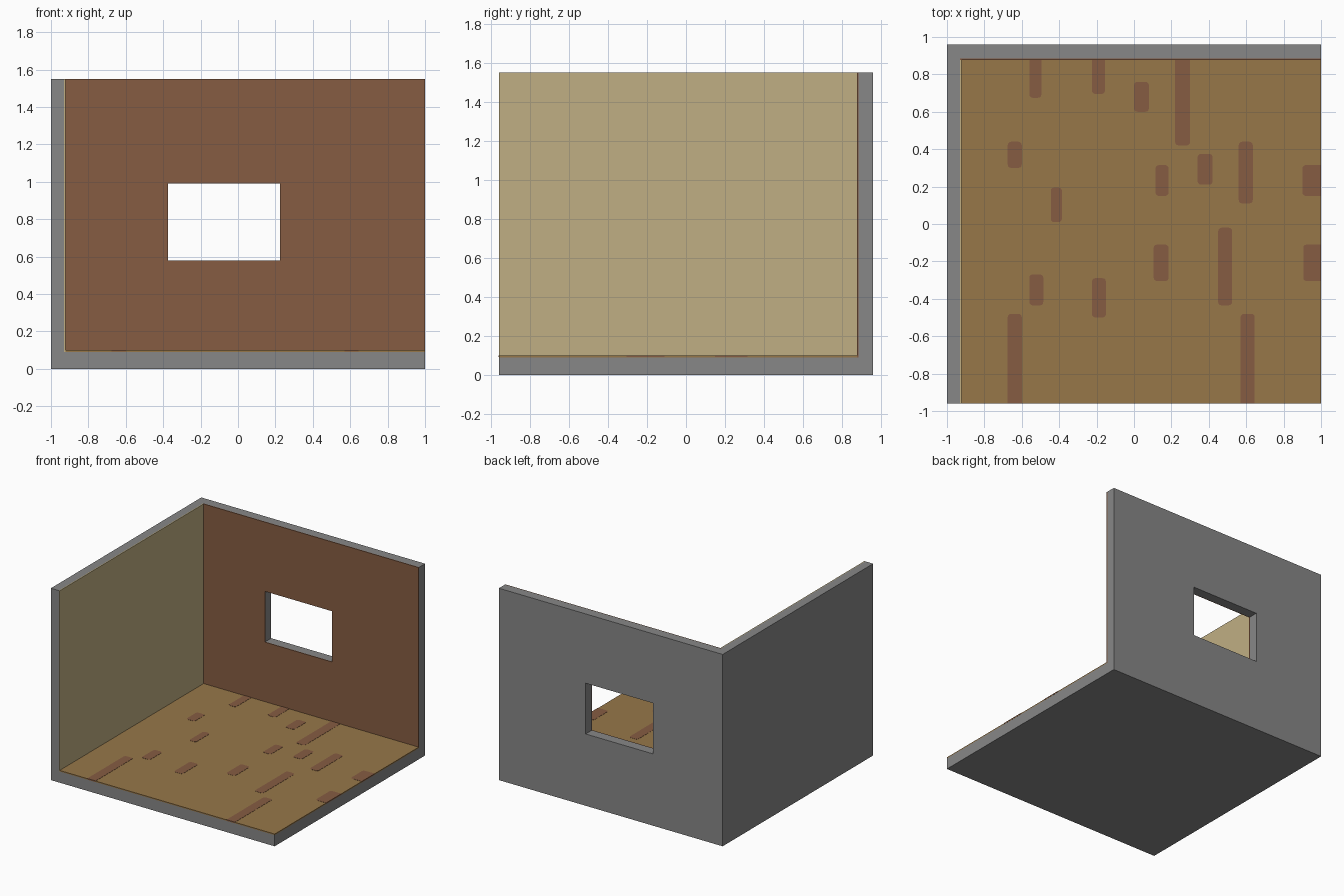
import bpy
import bmesh

cube = bpy.data.objects.get("Cube")
if cube:
    bpy.data.objects.remove(cube, do_unlink=True)


def material(name, rgb):
    """Flat material from 0-255 display values, converted to linear."""
    lin = [(c / 255 / 12.92) if c < 11 else ((c / 255 + 0.055) / 1.055) ** 2.4 for c in rgb]
    mat = bpy.data.materials.new(name)
    mat.use_nodes = True
    mat.diffuse_color = (*lin, 1)
    bsdf = mat.node_tree.nodes["Principled BSDF"]
    bsdf.inputs["Base Color"].default_value = (*lin, 1)
    bsdf.inputs["Roughness"].default_value = 0.9
    return mat


GREY = material("concrete grey", (135, 135, 135))
BROWN = material("brown", (134, 92, 66))
TAN = material("tan plaster", (192, 175, 131))
WOOD = material("floor wood", (151, 119, 73))


def finish(bm, name, mat):
    bmesh.ops.recalc_face_normals(bm, faces=bm.faces)
    mesh = bpy.data.meshes.new(name)
    bm.to_mesh(mesh)
    bm.free()
    mesh.materials.append(mat)
    obj = bpy.data.objects.new(name, mesh)
    bpy.context.collection.objects.link(obj)
    return obj


def box_mesh(x, y, z):
    bm = bmesh.new()
    bmesh.ops.create_cube(bm, size=1)
    for v in bm.verts:
        for i, (lo, hi) in enumerate((x, y, z)):
            v.co[i] = hi if v.co[i] > 0 else lo
    return bm


def box(name, mat, x, y, z):
    return finish(box_mesh(x, y, z), name, mat)


def windowed_wall(name, mat, x, y, z, hole_x, hole_z):
    """Wall slab facing -y with a rectangular opening through it."""
    bm = bmesh.new()
    loops = []
    for depth in y:
        for (x0, x1), (z0, z1) in ((x, z), (hole_x, hole_z)):
            corners = ((x0, z0), (x1, z0), (x1, z1), (x0, z1))
            loops.append([bm.verts.new((cx, depth, cz)) for cx, cz in corners])
    front_out, front_in, back_out, back_in = loops
    pairs = ((front_out, front_in), (front_in, back_in), (back_in, back_out), (back_out, front_out))
    for a, b in pairs:
        for i in range(4):
            j = (i + 1) % 4
            bm.faces.new((a[i], a[j], b[j], b[i]))
    return finish(bm, name, mat)


# Main dimensions
HX, HY, TOP = 1.0, 0.96, 1.55
WALL_X, WALL_Y = -0.93, 0.885      # inner faces of the grey shell
LINE_X, LINE_Y = -0.922, 0.878     # faces of the thin wall coverings
SLAB, FLOOR = 0.09, 0.099
HOLE_X, HOLE_Z = (-0.375, 0.225), (0.58, 0.99)

# Grey shell
windowed_wall("back_wall", GREY, (-HX, HX), (WALL_Y, HY), (0, TOP), HOLE_X, HOLE_Z)
box("left_side_wall", GREY, (-HX, WALL_X), (-HY, WALL_Y), (0, TOP))
box("floor_slab", GREY, (WALL_X, HX), (-HY, WALL_Y), (0, SLAB))

# Thin coverings on the inner faces
windowed_wall("back_wall_covering", BROWN, (WALL_X, HX), (LINE_Y, WALL_Y),
              (SLAB, TOP), HOLE_X, HOLE_Z)
box("side_wall_covering", TAN, (WALL_X, LINE_X), (-HY, LINE_Y), (SLAB, TOP))
box("wood_floor", WOOD, (LINE_X, HX), (-HY, LINE_Y), (SLAB, FLOOR))

# Dark plank marks in the floor: x0, x1, y0, y1
MARKS = [
    (-0.56, -0.495, 0.675, LINE_Y), (-0.225, -0.155, 0.695, LINE_Y),
    (0.0, 0.08, 0.60, 0.76), (0.22, 0.30, 0.42, LINE_Y),
    (-0.675, -0.60, 0.30, 0.44), (-0.445, -0.385, 0.01, 0.195),
    (0.115, 0.185, 0.15, 0.315), (0.34, 0.42, 0.21, 0.375),
    (0.56, 0.635, 0.11, 0.44), (0.90, HX, 0.15, 0.315),
    (0.105, 0.185, -0.305, -0.11), (0.45, 0.525, -0.435, -0.02),
    (0.905, HX, -0.305, -0.11), (-0.56, -0.485, -0.435, -0.27),
    (-0.225, -0.15, -0.50, -0.29), (-0.675, -0.60, -HY, -0.48),
    (0.57, 0.645, -HY, -0.48),
]
for n, (x0, x1, y0, y1) in enumerate(MARKS, 1):
    # Marks that meet an open floor edge wrap just over it
    x1 += 0.001 if x1 == HX else 0
    y0 -= 0.001 if y0 == -HY else 0
    bm = box_mesh((x0, x1), (y0, y1), (0.0915, 0.1005))
    corners = [e for e in bm.edges
               if abs(e.verts[0].co.z - e.verts[1].co.z) > 0.001
               and e.verts[0].co.x < HX and -HY < e.verts[0].co.y < LINE_Y - 0.001]
    bmesh.ops.bevel(bm, geom=corners, offset=0.018, segments=3, profile=0.5, affect='EDGES')
    finish(bm, f"floor_mark_{n:02d}", BROWN)
